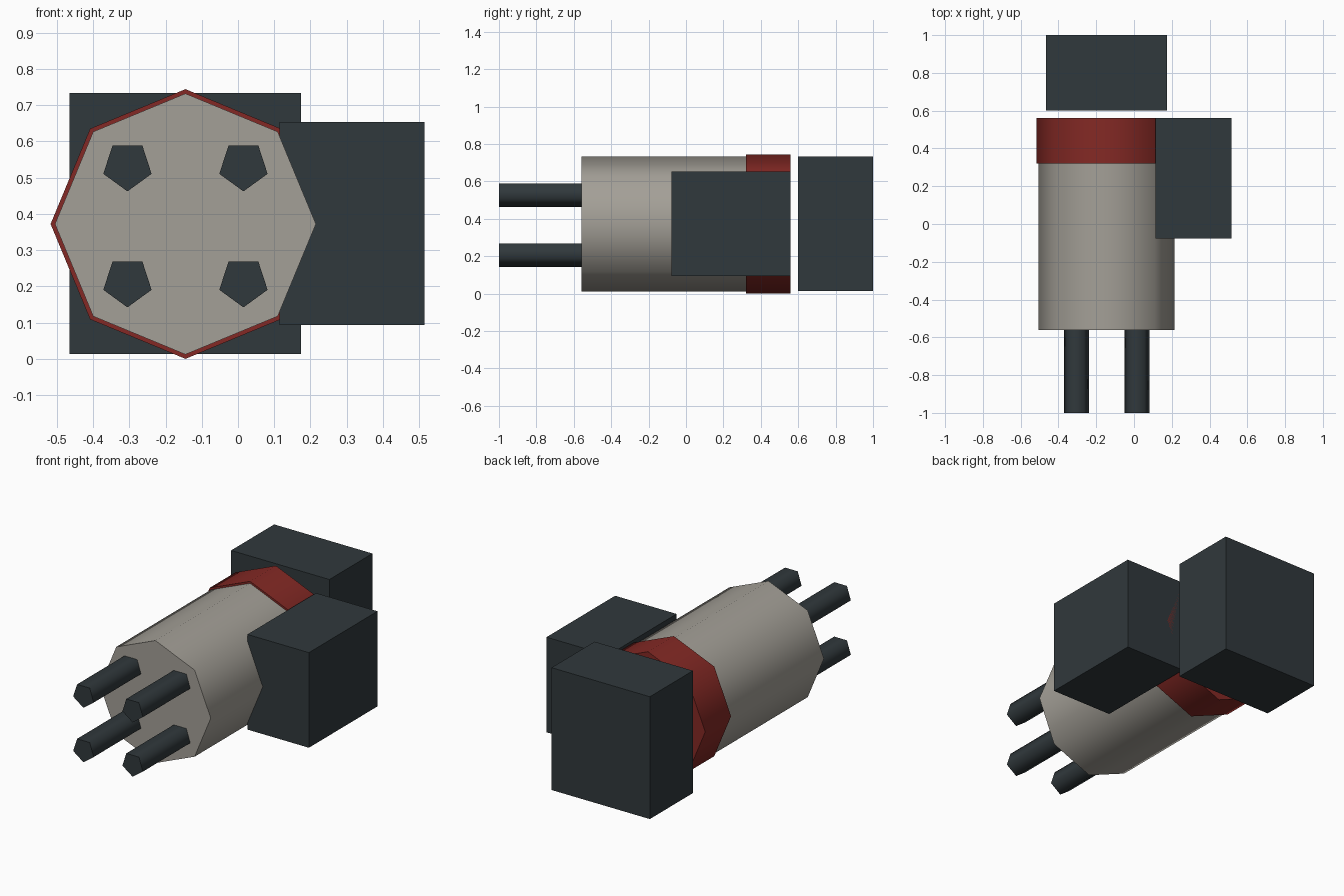
import bpy, bmesh
from math import sin, cos, pi, radians
from mathutils import Matrix

if "Cube" in bpy.data.objects:
    bpy.data.objects.remove(bpy.data.objects["Cube"])

def material(name, rgb):
    m = bpy.data.materials.new(name)
    m.diffuse_color = (*rgb, 1)
    m.use_nodes = True
    m.node_tree.nodes["Principled BSDF"].inputs["Base Color"].default_value = m.diffuse_color
    return m

DARK = material("dark_slate", (0.03, 0.04, 0.045))
RED = material("dark_red", (0.23, 0.022, 0.018))
STONE = material("warm_grey", (0.37, 0.35, 0.31))

def finish(name, bm, mat):
    bmesh.ops.recalc_face_normals(bm, faces=bm.faces)
    me = bpy.data.meshes.new(name)
    bm.to_mesh(me)
    bm.free()
    me.materials.append(mat)
    ob = bpy.data.objects.new(name, me)
    bpy.context.collection.objects.link(ob)
    return ob

def prism(name, sides, r, x, z, y0, y1, mat):
    """Round-shaded prism along y, with one corner pointing down."""
    bm = bmesh.new()
    ring = [bm.verts.new((x + r * sin(2 * pi * i / sides), y0,
                          z - r * cos(2 * pi * i / sides))) for i in range(sides)]
    cap = bm.faces.new(ring)
    ext = bmesh.ops.extrude_face_region(bm, geom=[cap], use_keep_orig=True)
    top = [v for v in ext["geom"] if isinstance(v, bmesh.types.BMVert)]
    bmesh.ops.translate(bm, verts=top, vec=(0, y1 - y0, 0))
    ob = finish(name, bm, mat)
    bpy.ops.object.select_all(action='DESELECT')
    ob.select_set(True)
    bpy.context.view_layer.objects.active = ob
    bpy.ops.object.shade_smooth_by_angle(angle=radians(80))
    return ob

def box(name, lo, hi, mat):
    bm = bmesh.new()
    mid = [(a + b) / 2 for a, b in zip(lo, hi)]
    size = [b - a for a, b in zip(lo, hi)]
    bmesh.ops.create_cube(bm, size=1, matrix=Matrix.LocRotScale(mid, None, size))
    return finish(name, bm, mat)

CX, CZ = -0.145, 0.372

# main barrel and the band around its rear end
prism("barrel", 8, 0.36, CX, CZ, -0.56, 0.555, STONE)
prism("rear_band", 8, 0.372, CX, CZ, 0.32, 0.56, RED)

# four front prongs
for sx, side in ((-1, "left"), (1, "right")):
    for sz, level in ((-1, "lower"), (1, "upper")):
        prism(f"prong_{level}_{side}", 5, 0.07, CX + sx * 0.16, CZ + sz * 0.16,
              -1.0, -0.5, DARK)

# rear block and side block
box("rear_block", (-0.465, 0.60, 0.014), (0.174, 1.0, 0.733), DARK)
box("side_block", (0.115, -0.077, 0.094), (0.515, 0.56, 0.653), DARK)
